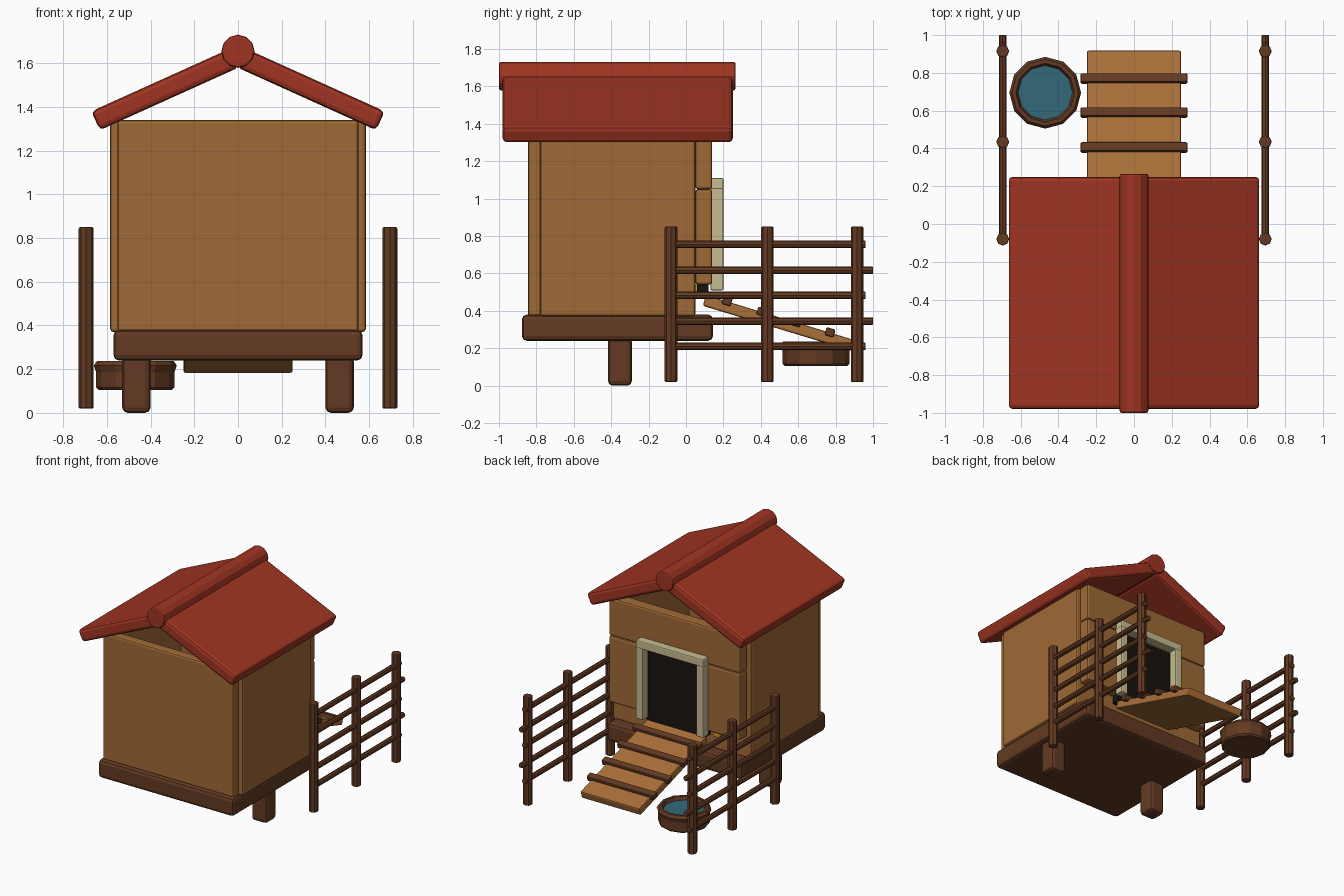
import bpy, bmesh
from math import radians, cos, sin, tan, pi, atan
from mathutils import Matrix, Vector

if "Cube" in bpy.data.objects:
    bpy.data.objects.remove(bpy.data.objects["Cube"])


def material(name, hexcol):
    rgb = [int(hexcol[i:i + 2], 16) / 255 for i in (0, 2, 4)]
    m = bpy.data.materials.new(name)
    m.diffuse_color = [((c + 0.055) / 1.055) ** 2.4 for c in rgb] + [1]
    m.use_nodes = True
    m.node_tree.nodes["Principled BSDF"].inputs["Base Color"].default_value = m.diffuse_color
    return m


WALL = material("wall_wood", "A06A36")
RAMP = material("ramp_wood", "AA7038")
DARK = material("dark_wood", "633A22")
ROOF = material("red_roof", "A03522")
TRIM = material("pale_trim", "C8BC92")
BLACK = material("dark_inside", "17120E")
WATER = material("water_blue", "33697A")
STRAW = material("straw_yellow", "C8962A")


def finish(name, bm, mat, bevel=0.0, segments=2):
    bmesh.ops.recalc_face_normals(bm, faces=bm.faces)
    me = bpy.data.meshes.new(name)
    bm.to_mesh(me)
    bm.free()
    me.materials.append(mat)
    ob = bpy.data.objects.new(name, me)
    bpy.context.collection.objects.link(ob)
    if bevel:
        mod = ob.modifiers.new("bevel", 'BEVEL')
        mod.width, mod.segments = bevel, segments
        mod.limit_method, mod.angle_limit = 'ANGLE', radians(50)
    return ob


def box(name, x, y, z, mat, bevel=0.015, tilt=None):
    """Box from (min, max) ranges; tilt is an optional rotation about its centre."""
    size = Vector([r[1] - r[0] for r in (x, y, z)])
    mid = Vector([(r[1] + r[0]) / 2 for r in (x, y, z)])
    bm = bmesh.new()
    bmesh.ops.create_cube(bm, size=1)
    bmesh.ops.scale(bm, vec=size, verts=bm.verts)
    bm.transform(Matrix.Translation(mid) @ (tilt or Matrix()))
    return finish(name, bm, mat, bevel)


def rod(name, a, b, r, mat, sides=8, bevel=0.006):
    """Cylinder between two points."""
    a, b = Vector(a), Vector(b)
    bm = bmesh.new()
    bmesh.ops.create_cone(bm, cap_ends=True, segments=sides, radius1=r, radius2=r, depth=(b - a).length)
    bm.transform(Matrix.Translation((a + b) / 2) @ (b - a).to_track_quat('Z', 'Y').to_matrix().to_4x4())
    return finish(name, bm, mat, bevel)


# Platform and its two legs
box("platform", (-0.57, 0.57), (-0.877, 0.144), (0.24, 0.38), DARK, 0.025)
for s, side in ((-1, "left"), (1, "right")):
    xs = sorted((s * 0.40, s * 0.53))
    box(f"{side}_leg", xs, (-0.417, -0.289), (0.0, 0.26), DARK, 0.025)

# Hollow hut walls
box("front_wall", (-0.552, 0.552), (-0.845, -0.77), (0.37, 1.34), WALL)
box("lower_back_wall", (-0.54, 0.54), (-0.03, 0.05), (0.37, 0.56), WALL)
box("door_lintel_wall", (-0.555, 0.555), (0.05, 0.14), (1.05, 1.34), WALL)
box("dark_doorway", (-0.25, 0.25), (0.06, 0.12), (0.48, 1.07), BLACK, 0)
for s, side in ((-1, "left"), (1, "right")):
    box(f"{side}_wall", sorted((s * 0.51, s * 0.585)), (-0.78, 0.05), (0.37, 1.34), WALL)
    box(f"{side}_door_wall", sorted((s * 0.24, s * 0.555)), (0.05, 0.14), (0.54, 1.05), WALL)
    # Door frame uprights
    box(f"{side}_door_frame", sorted((s * 0.225, s * 0.285)), (0.13, 0.2), (0.51, 1.06), TRIM, 0.008)
box("top_door_frame", (-0.285, 0.285), (0.13, 0.2), (1.05, 1.11), TRIM, 0.008)
box("straw_tuft", (-0.37, -0.31), (0.04, 0.12), (0.50, 0.54), STRAW, 0.008)

# Pitched roof slabs and round ridge
pitch = radians(24.3)
for s, side in ((-1, "left"), (1, "right")):
    length, thick = 0.70, 0.095
    end = Vector((s * 0.652, 0, 1.337))
    mid = end + Vector((-s * cos(pitch), 0, sin(pitch))) * length / 2
    box(f"{side}_roof", (mid.x - length / 2, mid.x + length / 2), (-0.98, 0.25),
        (mid.z - thick / 2, mid.z + thick / 2), ROOF, 0.022, Matrix.Rotation(s * pitch, 4, 'Y'))
rod("roof_ridge", (0, -1.0, 1.655), (0, 0.265, 1.655), 0.076, ROOF, 12, 0.01)

# Ramp with cross slats
slope = atan(0.303)
top = lambda y: 0.455 - 0.303 * (y - 0.2)
tilt = Matrix.Rotation(-slope, 4, 'X')
half, cy = 0.425, 0.505
cz = top(cy) - 0.03
box("ramp", (-0.25, 0.25), (cy - half, cy + half), (cz - 0.03, cz + 0.03), RAMP, 0.01, tilt)
for i, y in enumerate((0.22, 0.405, 0.59, 0.77)):
    z = top(y) + 0.003
    box(f"ramp_slat_{i + 1}", (-0.283, 0.283), (y - 0.025, y + 0.025), (z - 0.022, z + 0.022), DARK, 0.008, tilt)

# Side fences
for s, side in ((-1, "left"), (1, "right")):
    x = s * 0.695
    for i, y in enumerate((-0.08, 0.435, 0.915)):
        rod(f"{side}_fence_post_{i + 1}", (x, y, 0.02), (x, y, 0.85), 0.034, DARK)
    for i, z in enumerate((0.21, 0.345, 0.483, 0.617, 0.755)):
        rod(f"{side}_fence_rail_{i + 1}", (x, -0.08, z), (x, 1.0 if i % 2 else 0.96, z), 0.02, DARK, 8, 0.004)

# Twelve-sided water bowl, lathed from a profile
profile = [(0.168, 0.105), (0.179, 0.117), (0.179, 0.185), (0.19, 0.217), (0.176, 0.237), (0.156, 0.237), (0.138, 0.19)]
bm = bmesh.new()
rings = [[bm.verts.new((-0.47 + r * cos(k * pi / 6), 0.695 + r * sin(k * pi / 6), z)) for k in range(12)]
         for r, z in profile]
for a, b in zip(rings, rings[1:]):
    for k in range(12):
        bm.faces.new((a[k], a[(k + 1) % 12], b[(k + 1) % 12], b[k]))
bm.faces.new(rings[0])
bm.faces.new(rings[-1])
finish("water_bowl", bm, DARK)
rod("bowl_water", (-0.47, 0.695, 0.185), (-0.47, 0.695, 0.212), 0.144, WATER, 12, 0)
